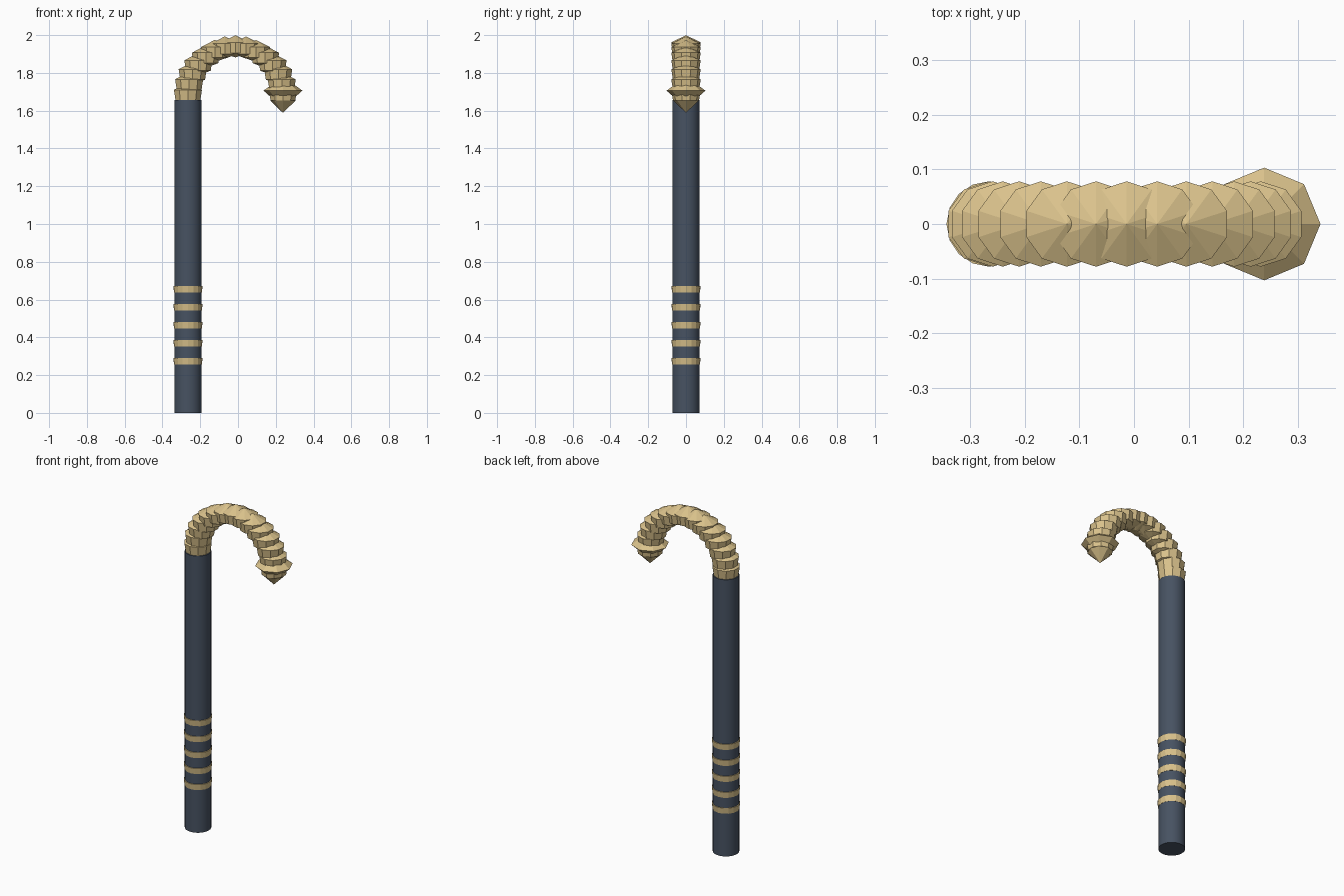
import bpy, bmesh
from math import sin, cos, pi

if "Cube" in bpy.data.objects:
    bpy.data.objects.remove(bpy.data.objects["Cube"])


def make_material(name, rgb):
    mat = bpy.data.materials.new(name)
    mat.use_nodes = True
    mat.diffuse_color = (*rgb, 1)
    mat.node_tree.nodes["Principled BSDF"].inputs["Base Color"].default_value = (*rgb, 1)
    return mat


gold = make_material("pale gold", (0.70, 0.54, 0.26))
slate = make_material("dark slate", (0.063, 0.085, 0.122))


def lathe(name, profile, sides, location, mat):
    """Turn (radius, height) points, listed bottom to top, into a faceted solid."""
    bm = bmesh.new()
    rows = []
    for r, z in profile:
        count = sides if r else 1
        # first corner of each row points along +y
        rows.append([bm.verts.new((r * sin(2 * pi * i / sides), r * cos(2 * pi * i / sides), z))
                     for i in range(count)])
    for low, high in zip(rows, rows[1:]):
        for i in range(sides):
            j = (i + 1) % sides
            ring = [low[i % len(low)], low[j % len(low)],
                    high[j % len(high)], high[i % len(high)]]
            bm.faces.new(list(dict.fromkeys(ring)))
    for end in (rows[0], rows[-1]):
        if len(end) > 1:
            bm.faces.new(end)
    bmesh.ops.recalc_face_normals(bm, faces=bm.faces)
    mesh = bpy.data.meshes.new(name)
    bm.to_mesh(mesh)
    bm.free()
    mesh.materials.append(mat)
    obj = bpy.data.objects.new(name, mesh)
    obj.location = location
    bpy.context.collection.objects.link(obj)
    return obj


SHAFT_X, TIP_X, HOOK_Z = -0.265, 0.238, 1.71
BEAD = [(0, -0.08), (0.069, -0.055), (0.078, 0), (0, 0.038)]

# Straight shaft
shaft = lathe("shaft", [(0.072, 0), (0.072, 1.656)], 32, (SHAFT_X, 0, 0), slate)
bpy.ops.object.select_all(action="DESELECT")
shaft.select_set(True)
bpy.context.view_layer.objects.active = shaft
bpy.ops.object.shade_smooth_by_angle()

# Bands on the lower shaft
for i in range(5):
    lathe("shaft_band", [(0.0735, -0.035), (0.078, 0)], 16,
          (SHAFT_X, 0, 0.291 + 0.0955 * i), gold)

# Hook: upright overlapping beads following a half circle
radius = (TIP_X - SHAFT_X) / 2
for i in range(15):
    a = pi * i / 14
    lathe("hook_bead", BEAD, 10,
          (SHAFT_X + radius * (1 - cos(a)), 0, HOOK_Z + radius * sin(a)), gold)

# Flared collar and pointed tip at the end of the hook
lathe("tip_collar", [(0.062, -0.04), (0.103, -0.004), (0.062, 0.026)], 8,
      (TIP_X, 0, HOOK_Z), gold)
lathe("tip_point", [(0, -0.122), (0.068, -0.055)], 8, (TIP_X, 0, HOOK_Z), gold)
